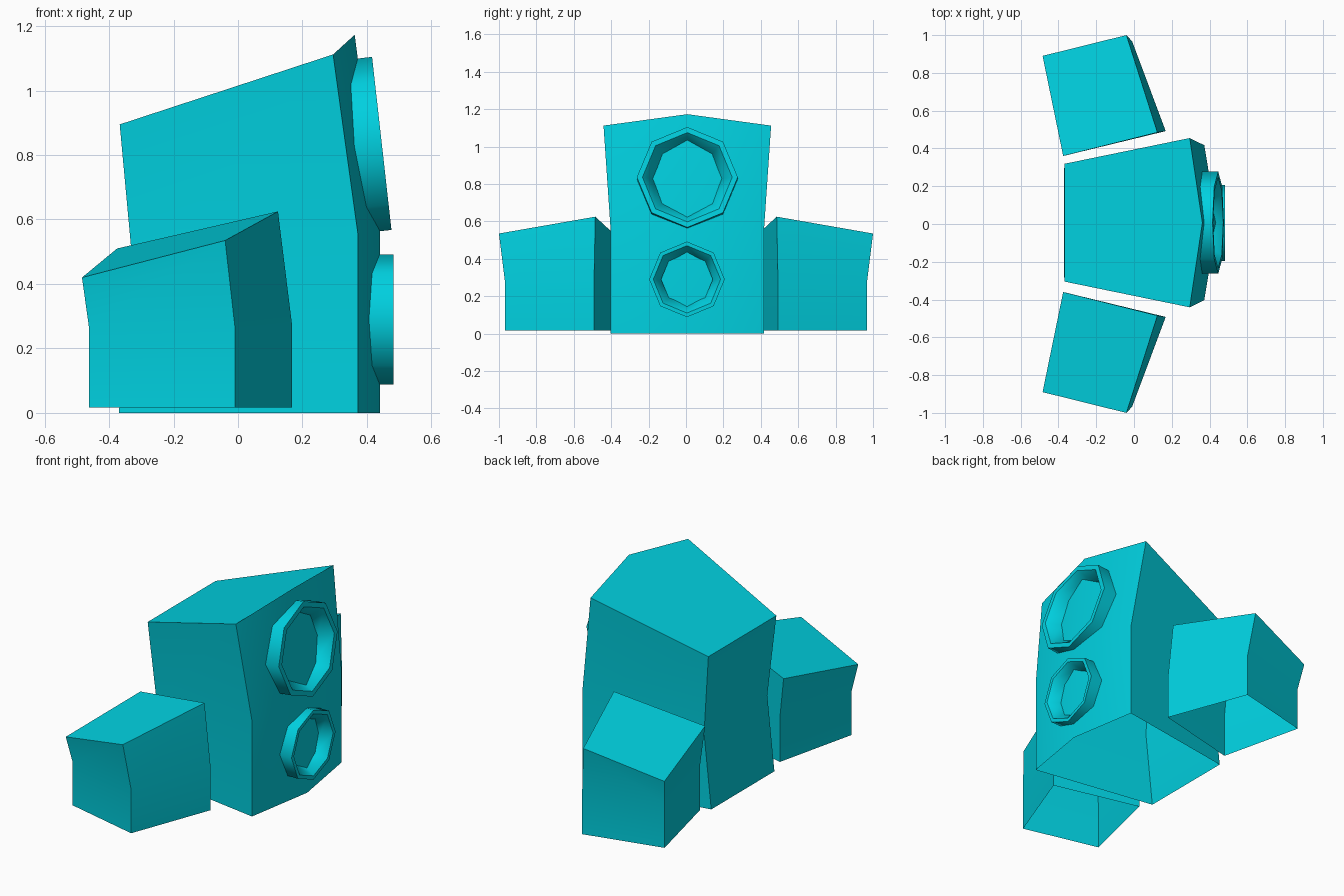
import bpy, bmesh
from math import sin, cos, pi, radians

if "Cube" in bpy.data.objects:
    bpy.data.objects.remove(bpy.data.objects["Cube"])

mat = bpy.data.materials.new("cyan")
mat.diffuse_color = (0.0, 0.63, 0.74, 1)
mat.use_nodes = True
mat.node_tree.nodes["Principled BSDF"].inputs["Base Color"].default_value = mat.diffuse_color


def loft(name, rings, angle, cap=True, loc=(0, 0, 0), rot=(0, 0, 0)):
    """Skin through a list of point rings; optional cap on the last one."""
    bm = bmesh.new()
    loops = [[bm.verts.new(p) for p in ring] for ring in rings]
    n = len(loops[0])
    for a, b in zip(loops, loops[1:]):
        for i in range(n):
            j = (i + 1) % n
            bm.faces.new((a[i], a[j], b[j], b[i]))
    if cap:
        bm.faces.new(loops[-1])
    bmesh.ops.recalc_face_normals(bm, faces=bm.faces)
    me = bpy.data.meshes.new(name)
    bm.to_mesh(me)
    bm.free()
    me.materials.append(mat)
    ob = bpy.data.objects.new(name, me)
    ob.location, ob.rotation_euler = loc, rot
    bpy.context.collection.objects.link(ob)
    bpy.ops.object.select_all(action='DESELECT')
    ob.select_set(True)
    bpy.context.view_layer.objects.active = ob
    bpy.ops.object.shade_smooth_by_angle(angle=radians(angle))
    return ob


def body_ring(back, side, centre):
    """Pentagon plan: back pair, front side pair, front centre; each (x, y, z)."""
    (bx, by, bz), (sx, sy, sz), (cx, cz) = back, side, centre
    o = 0.007
    return [(bx, o - by, bz), (sx, o - sy, sz), (cx, o, cz),
            (sx, o + sy, sz), (bx, o + by, bz)]


# Main cabinet: open underneath, upright lower half, leaning upper half
loft("main_cabinet", [
    body_ring((-0.37, 0.29, 0), (0.372, 0.41, 0), (0.44, 0)),
    body_ring((-0.324, 0.29, 0.43), (0.372, 0.41, 0.555), (0.44, 0.57)),
    body_ring((-0.367, 0.312, 0.895), (0.295, 0.448, 1.112), (0.362, 1.173)),
], 28)


# Octagonal speaker rings with bevelled inner rim, sunk into the cabinet front
def driver(name, profile, loc, tilt):
    rings = [[(d, r * sin(pi * k / 4), r * cos(pi * k / 4)) for k in range(8)]
             for r, d in profile]
    loft(name, rings, 47, False, loc, (0, -radians(tilt), 0))


driver("upper_speaker",
       [(0.27, -0.11), (0.27, 0), (0.24, 0), (0.185, -0.068), (0.185, -0.11)],
       (0.446, 0.007, 0.836), 6.4)
driver("lower_speaker",
       [(0.202, -0.09), (0.202, 0), (0.18, 0), (0.138, -0.052), (0.138, -0.09)],
       (0.482, 0.005, 0.29), 0)

# Pair of small side cabinets, mirrored across y, also open underneath
base = [(-0.463, 0.858), (-0.01, 0.967), (0.168, 0.492), (-0.346, 0.367)]
top = [(-0.484, 0.89, 0.42), (-0.04, 1.0, 0.535),
       (0.124, 0.485, 0.625), (-0.375, 0.36, 0.51)]
for name, s in (("left_side_cabinet", -1), ("right_side_cabinet", 1)):
    loft(name, [
        [(x, s * y, 0.016) for x, y in base],
        [(x, s * y, 0.27) for x, y in base],
        [(x, s * y, z) for x, y, z in top],
    ], 28)
